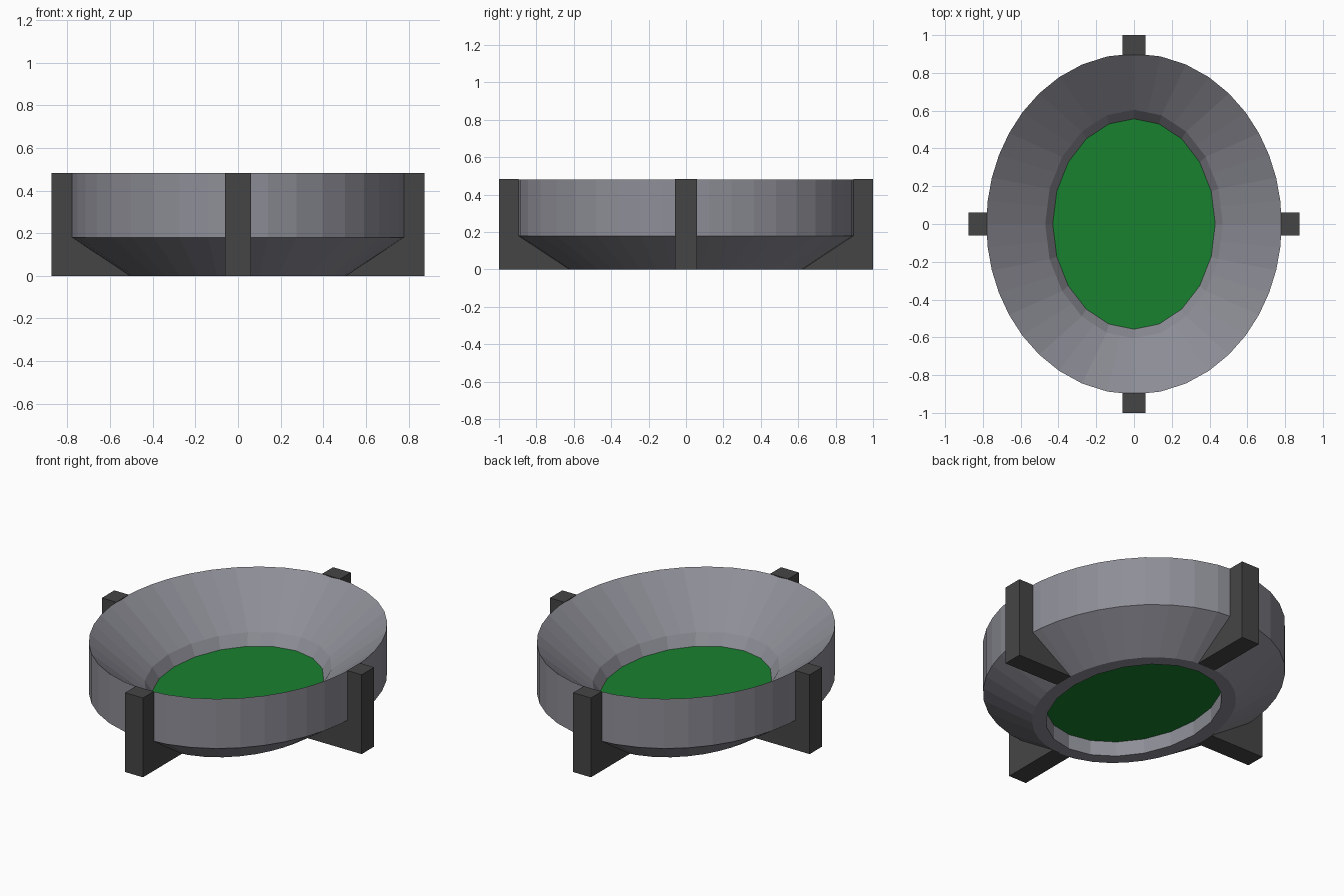
import bpy, bmesh
from math import sin, cos, tan, atan2, pi, sqrt

if "Cube" in bpy.data.objects:
    bpy.data.objects.remove(bpy.data.objects["Cube"])


def smooth_loop(rx, ry, n=40):
    """Ellipse points spaced evenly by true angle."""
    pts = []
    for i in range(n):
        s, c = sin(2 * pi * i / n), cos(2 * pi * i / n)
        r = 1 / sqrt((s / rx) ** 2 + (c / ry) ** 2)
        pts.append((r * s, r * c))
    return pts


def coarse_loop(rx, ry):
    """20-sided ellipse with edge midpoints, so it lofts to the 40-point loops."""
    c = [(rx * sin(pi * i / 10), ry * cos(pi * i / 10)) for i in range(20)]
    pts = []
    for (x, y), (u, v) in zip(c, c[1:] + c[:1]):
        pts += [(x, y), ((x + u) / 2, (y + v) / 2)]
    return pts


def finish(name, bm, color):
    bmesh.ops.recalc_face_normals(bm, faces=bm.faces)
    me = bpy.data.meshes.new(name)
    bm.to_mesh(me)
    bm.free()
    ob = bpy.data.objects.new(name, me)
    bpy.context.collection.objects.link(ob)
    mat = bpy.data.materials.new(name + "_color")
    mat.diffuse_color = color
    mat.use_nodes = True
    mat.node_tree.nodes["Principled BSDF"].inputs["Base Color"].default_value = mat.diffuse_color
    me.materials.append(mat)
    return ob


def loft(bm, sections, closed):
    """Bridge rings given as (points, z); closed joins last to first, else caps."""
    rings = [[bm.verts.new((x, y, z)) for x, y in pts] for pts, z in sections]
    n = len(rings[0])
    pairs = list(zip(rings, rings[1:]))
    if closed:
        pairs.append((rings[-1], rings[0]))
    else:
        bm.faces.new(rings[0])
        bm.faces.new(rings[-1])
    for a, b in pairs:
        for i in range(n):
            j = (i + 1) % n
            bm.faces.new((a[i], a[j], b[j], b[i]))


# Basin: outer wall, sloping underside, hollow base and inner funnel
bm = bmesh.new()
loft(bm, [(smooth_loop(.782, .902), .482), (smooth_loop(.782, .902), .18),
          (smooth_loop(.51, .63), 0), (coarse_loop(.43, .557), 0),
          (coarse_loop(.43, .557), .16), (coarse_loop(.47, .605), .225)], True)
finish("basin", bm, (.27, .27, .31, 1))

# Liquid: thin slab filling the hole
bm = bmesh.new()
hole = coarse_loop(.431, .558)[::2]
loft(bm, [(hole, .09), (hole, .16)], False)
finish("liquid", bm, (.01, .22, .03, 1))


# Four buttress legs hugging the outer profile
def leg(name, dx, dy, reach, side, foot):
    bm = bmesh.new()
    profile = [(reach, 0), (reach, .483), (side, .483), (side, .18), (foot, 0)]
    f = bm.faces.new([bm.verts.new((r * dx - .06 * dy, r * dy + .06 * dx, z))
                      for r, z in profile])
    new = bmesh.ops.extrude_face_region(bm, geom=[f])["geom"]
    bmesh.ops.translate(bm, vec=(.12 * dy, -.12 * dx, 0),
                        verts=[v for v in new if isinstance(v, bmesh.types.BMVert)])
    bm.faces.new(f.verts) if not f.is_valid else None
    finish(name, bm, (.06, .06, .06, 1))


for s, side in ((1, "right"), (-1, "left")):
    leg(side + "_leg", s, 0, .875, .778, .505)
for s, side in ((1, "back"), (-1, "front")):
    leg(side + "_leg", 0, s, 1.0, .896, .62)
